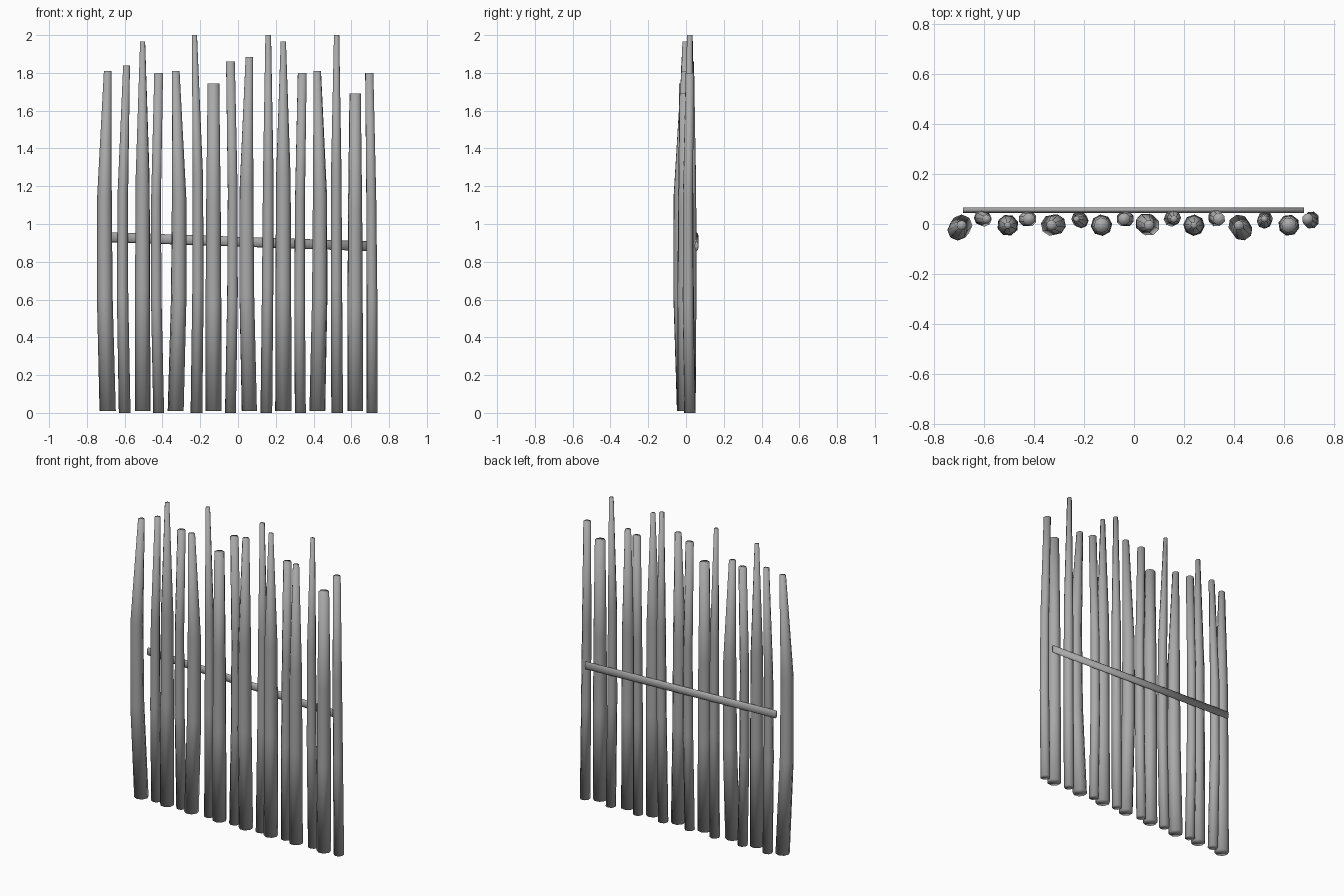
import bpy
import bmesh
import math
from mathutils import Vector

old = bpy.data.objects.get("Cube")
if old:
    bpy.data.objects.remove(old, do_unlink=True)

grey = bpy.data.materials.new("weathered grey wood")
grey.use_nodes = True
COLOUR = (0.4, 0.4, 0.4, 1)
grey.diffuse_color = COLOUR
grey.node_tree.nodes["Principled BSDF"].inputs["Base Color"].default_value = COLOUR

SIDES = 8


def tube(name, rings, across, along, turn=0.0):
    """Skin rings of (centre, half width, half depth) and close both ends."""
    bm = bmesh.new()
    loops = []
    for centre, width, depth in rings:
        loop = []
        for k in range(SIDES):
            a = math.tau * k / SIDES + turn
            offset = across * width * math.cos(a) + along * depth * math.sin(a)
            loop.append(bm.verts.new(centre + offset))
        loops.append(loop)
    for low, high in zip(loops, loops[1:]):
        for k in range(SIDES):
            n = (k + 1) % SIDES
            bm.faces.new((low[k], low[n], high[n], high[k]))
    bm.faces.new(loops[0][::-1])
    bm.faces.new(loops[-1])
    bmesh.ops.recalc_face_normals(bm, faces=bm.faces[:])
    for face in bm.faces:
        face.smooth = True
    mesh = bpy.data.meshes.new(name)
    bm.to_mesh(mesh)
    bm.free()
    mesh.materials.append(grey)
    obj = bpy.data.objects.new(name, mesh)
    bpy.context.collection.objects.link(obj)
    return obj


X, Y, Z = Vector((1, 0, 0)), Vector((0, 1, 0)), Vector((0, 0, 1))


def pole(name, x, y, base, radius, height, tip, bend_x, bend_y, lean, turn):
    rings = []
    for t, swell, bow in ((0, 1, 0), (1/3, 0.97, 0.9), (0.63, 0.9, 1), (1, 0, 0)):
        r = radius * swell if swell else tip
        centre = Vector((x + bend_x * bow + lean * t, y + bend_y * bow,
                         base + (height - base) * t))
        rings.append((centre, r, r))
    tube(name, rings, X, Y, turn)


# Thick poles: x, height, tip radius, sideways bow, depth bow, lean
thick = [
    (-.69, 1.81, .02, -.017, -.022, 0),
    (-.505, 1.965, .014, 0, 0, 0),
    (-.33, 1.81, .021, .018, .003, 0),
    (-.13, 1.745, .031, 0, 0, 0),
    (.06, 1.885, .021, -.015, .008, 0),
    (.24, 1.965, .014, 0, 0, 0),
    (.42, 1.81, .02, .014, -.022, 0),
    (.62, 1.69, .031, 0, 0, 0),
]
for i, (x, h, tip, bx, by, lean) in enumerate(thick):
    pole(f"thick_pole_{i + 1}", x, -.005, .01, .043, h, tip, bx, by, lean, i * .3)

# Thin poles between the thick ones
thin = [
    (-.6, 1.84, .018, -.016, .005, .01),
    (-.42, 1.80, .025, -.014, 0, 0),
    (-.22, 2.0, .013, .013, -.008, -.01),
    (-.04, 1.86, .025, .012, 0, 0),
    (.15, 2.0, .015, .004, .005, .01),
    (.33, 1.80, .025, -.008, .008, .01),
    (.525, 2.0, .014, -.003, -.01, -.003),
    (.71, 1.80, .023, .005, -.01, -.015),
]
for i, (x, h, tip, bx, by, lean) in enumerate(thin):
    pole(f"thin_pole_{i + 1}", x, .02, 0, .031, h, tip, bx, by, lean, i * .4)

# Flattened, slightly sloping rail along the back
tube("back_rail", [(Vector((-.685, .056, .93)), .011, .026),
                   (Vector((.68, .056, .883)), .011, .026)], Y, Z)
